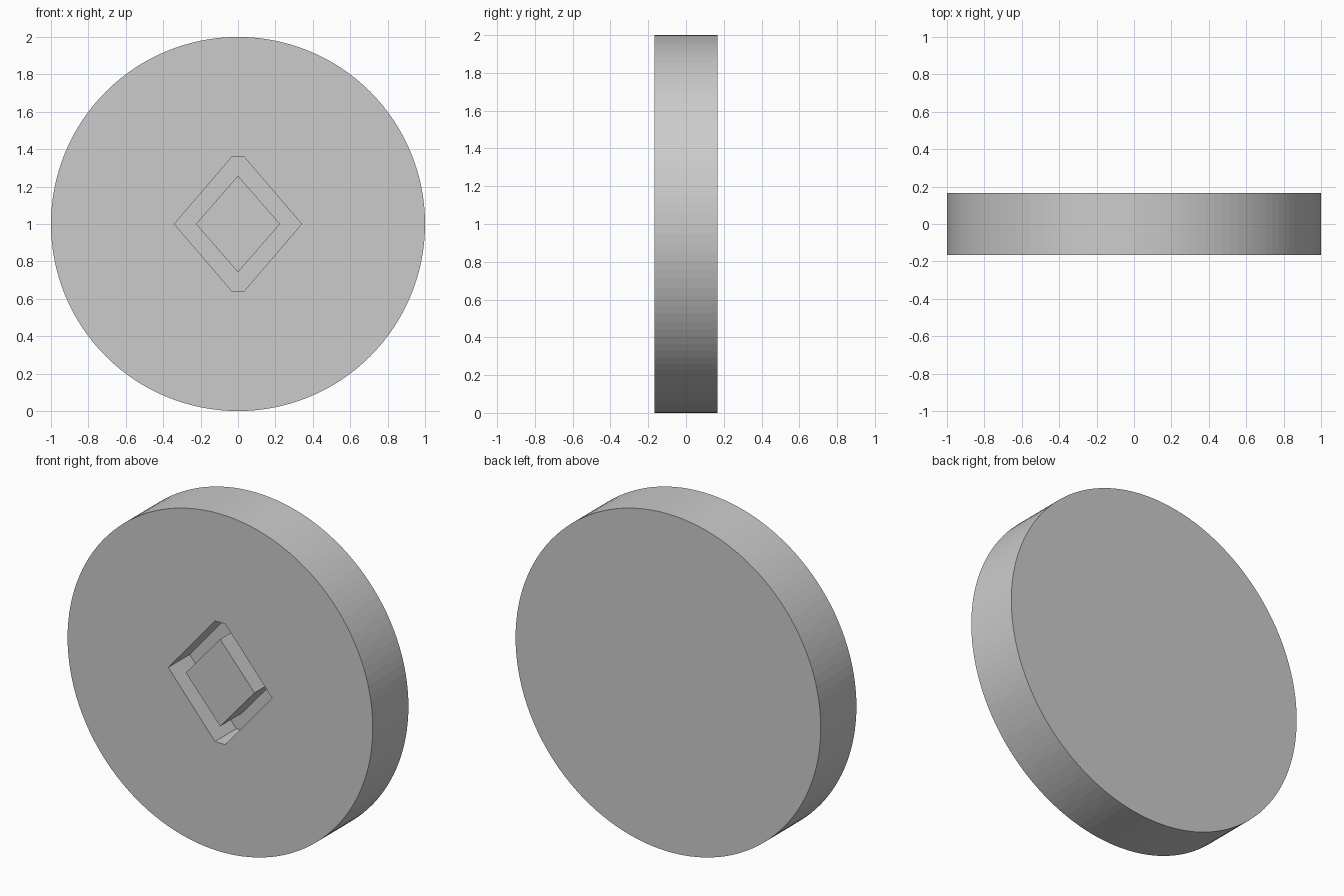
import bpy, bmesh
from math import cos, sin, tau

if "Cube" in bpy.data.objects:
    bpy.data.objects.remove(bpy.data.objects["Cube"])

HALF = 0.167      # half thickness of the disc
DEPTH = 0.2       # depth of the groove
SEGMENTS = 128


def prism(name, outline, y0, y1):
    """Extrude an (x, z) outline from y0 back to y1."""
    bm = bmesh.new()
    face = bm.faces.new([bm.verts.new((x, y0, z)) for x, z in outline])
    ext = bmesh.ops.extrude_face_region(bm, geom=[face], use_keep_orig=True)
    verts = [v for v in ext["geom"] if isinstance(v, bmesh.types.BMVert)]
    bmesh.ops.translate(bm, verts=verts, vec=(0, y1 - y0, 0))
    bmesh.ops.recalc_face_normals(bm, faces=bm.faces)
    mesh = bpy.data.meshes.new(name)
    bm.to_mesh(mesh)
    bm.free()
    obj = bpy.data.objects.new(name, mesh)
    bpy.context.collection.objects.link(obj)
    return obj


def boolean(target, tool, operation):
    mod = target.modifiers.new(operation.title(), "BOOLEAN")
    mod.operation = operation
    mod.solver = "EXACT"
    mod.object = tool
    tool.hide_render = True
    bpy.context.view_layer.objects.active = target
    bpy.ops.object.modifier_apply(modifier=mod.name)
    bpy.data.objects.remove(tool)


# Disc
circle = [(cos(tau * i / SEGMENTS), 1 + sin(tau * i / SEGMENTS))
          for i in range(SEGMENTS)]
disc = prism("disc", circle, -HALF, HALF)

# Diamond groove with blunt top and bottom
groove = prism("groove_cutter",
               [(-0.34, 1), (-0.034, 0.643), (0.034, 0.643),
                (0.34, 1), (0.034, 1.357), (-0.034, 1.357)],
               -HALF - 0.1, -HALF + DEPTH)
boolean(disc, groove, "DIFFERENCE")

# Diamond boss in the groove, flush with the front
boss = prism("centre_boss",
             [(-0.225, 1), (0, 0.742), (0.225, 1), (0, 1.258)],
             -HALF, -HALF + DEPTH + 0.06)
boolean(disc, boss, "UNION")
